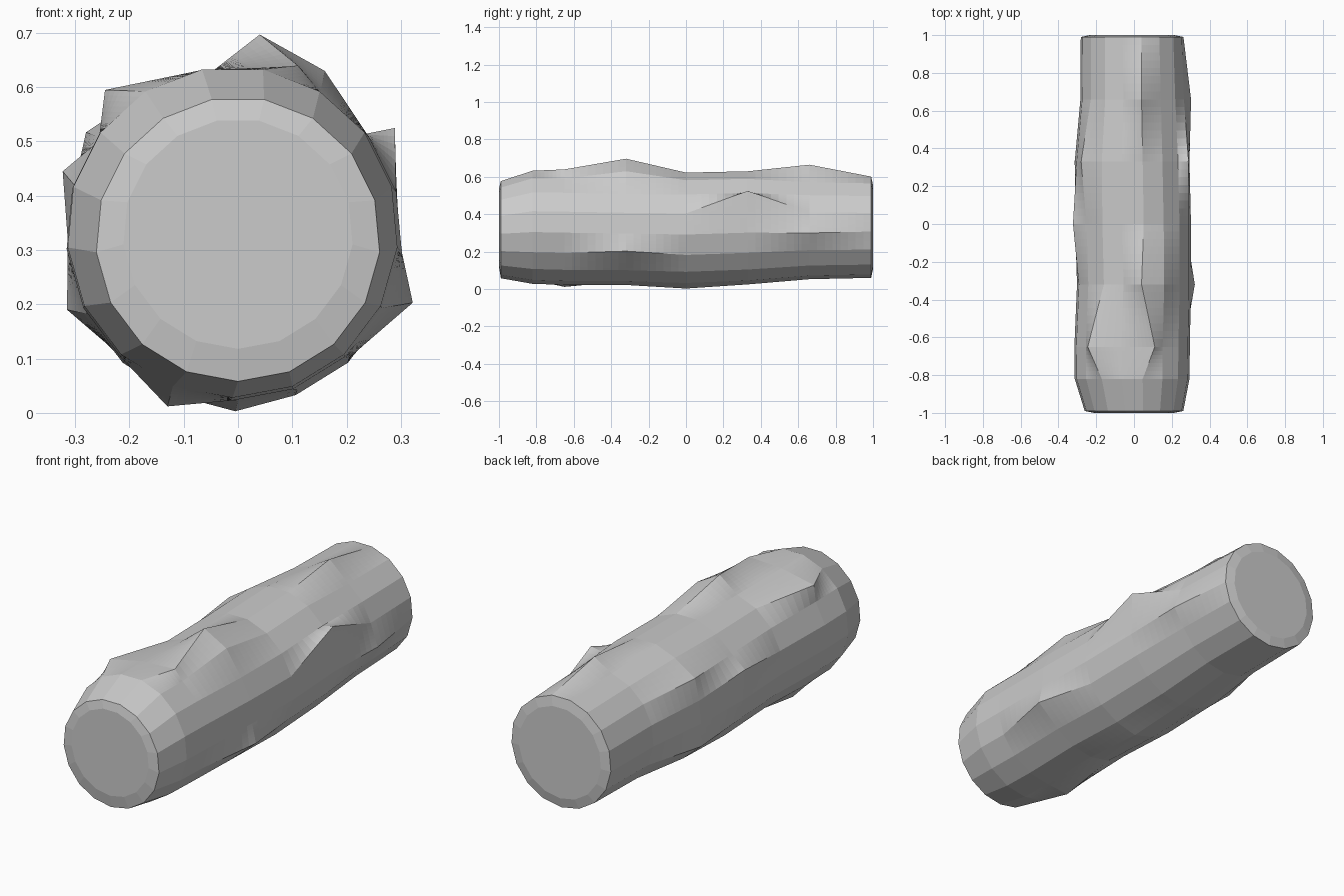
import bpy, bmesh
from math import sin, cos, tau

if "Cube" in bpy.data.objects:
    bpy.data.objects.remove(bpy.data.objects["Cube"])

SIDES = 17
# ring stations along the log: y, centre x, centre z, radius
rings = [(-1.0, 0, .33, .212), (-.99, 0, .32, .262), (-.82, -.01, .333, .305),
         (-.65, -.01, .33, .307), (-.32, 0, .325, .303), (0, -.005, .32, .308),
         (.33, -.01, .33, .305), (.66, -.005, .333, .28), (.99, -.01, .333, .273),
         (1.0, -.01, .333, .225)]
# knobbly dents: (ring, side counted from the bottom) -> x, z
knobs = {(3, -7): (-.245, .595), (3, 8): (.11, .64), (3, -1): (-.13, .012),
         (4, 8): (.04, .697), (4, 7): (.16, .63), (4, 3): (.322, .203),
         (5, 0): (-.005, .003), (5, -5): (-.323, .445), (6, 5.0): (.289, .525),
         (6, -3): (-.315, .19), (6, -6): (-.28, .517), (7, 4): (.302, .30),
         (7, 8): (.04, .665)}

bm = bmesh.new()
loops = []
for i, (y, cx, cz, r) in enumerate(rings):
    loop = []
    for j in range(SIDES):
        k = j if j <= SIDES // 2 else j - SIDES
        a = tau * k / SIDES
        x, z = knobs.get((i, k), (cx + r * sin(a), cz - r * cos(a)))
        loop.append(bm.verts.new((x, y, z)))
    loops.append(loop)

# bark
for a, b in zip(loops, loops[1:]):
    for j in range(SIDES):
        n = (j + 1) % SIDES
        bm.faces.new((a[j], a[n], b[n], b[j]))
# sawn ends
bm.faces.new(loops[0])
bm.faces.new(loops[-1])
bmesh.ops.recalc_face_normals(bm, faces=bm.faces)

mesh = bpy.data.meshes.new("log")
bm.to_mesh(mesh)
bm.free()
log = bpy.data.objects.new("log", mesh)
bpy.context.collection.objects.link(log)

# bilinear facets so twisted panels shade gradually
sub = log.modifiers.new("facets", 'SUBSURF')
sub.subdivision_type = 'SIMPLE'
sub.levels = sub.render_levels = 3
